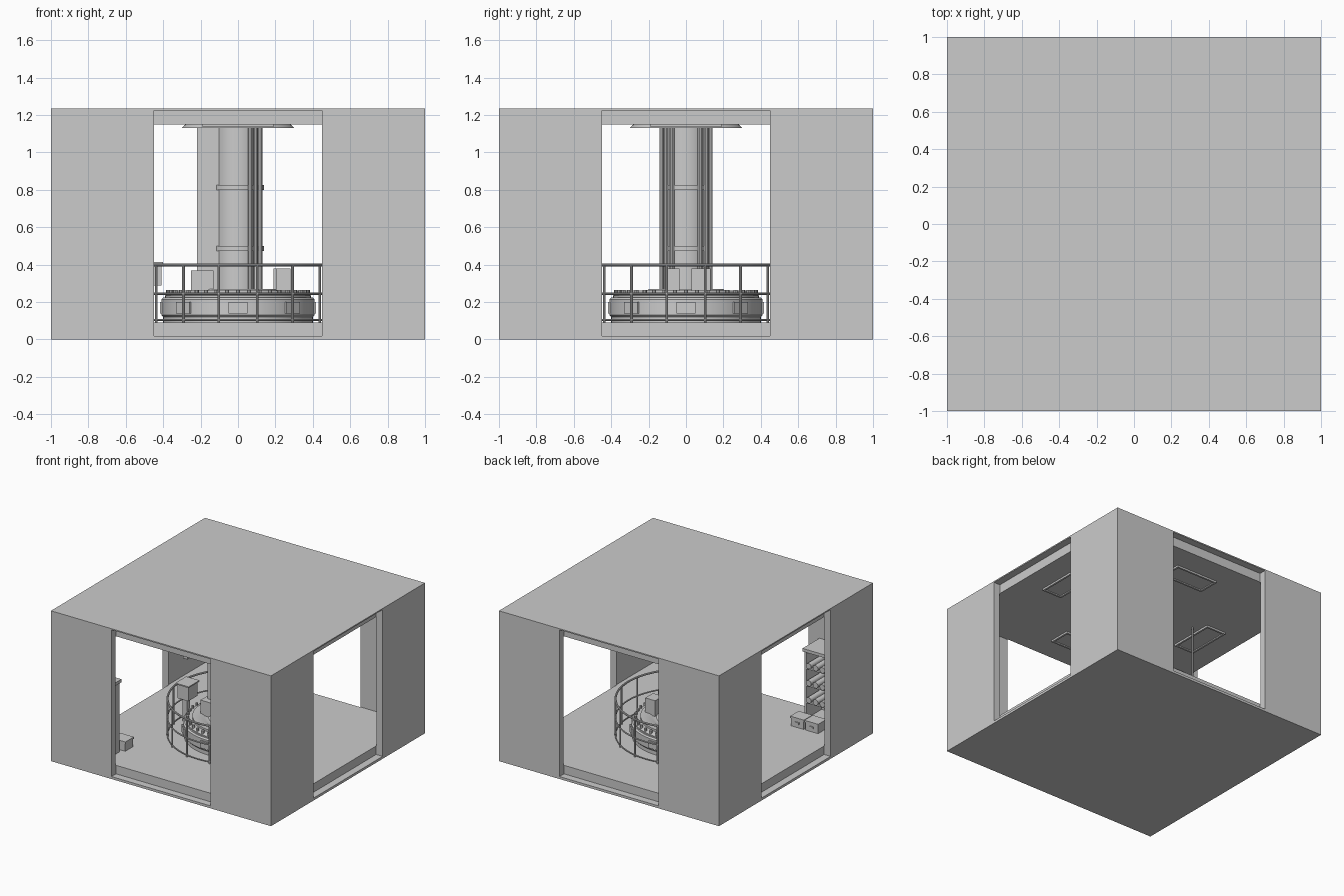
import bpy, bmesh, math
from mathutils import Vector, Matrix

if "Cube" in bpy.data.objects:
    bpy.data.objects.remove(bpy.data.objects["Cube"])


def make(name, bm, smooth=False):
    me = bpy.data.meshes.new(name)
    bmesh.ops.recalc_face_normals(bm, faces=bm.faces)
    bm.to_mesh(me)
    bm.free()
    ob = bpy.data.objects.new(name, me)
    bpy.context.collection.objects.link(ob)
    if smooth:
        bpy.ops.object.select_all(action='DESELECT')
        ob.select_set(True)
        bpy.context.view_layer.objects.active = ob
        bpy.ops.object.shade_smooth_by_angle(angle=math.radians(35))
    return ob


def add_box(bm, lo, hi, turn=0):
    lo, hi = Vector(lo), Vector(hi)
    m = (Matrix.Rotation(turn, 4, 'Z') @ Matrix.Translation((lo + hi) / 2)
         @ Matrix.Diagonal((*(hi - lo), 1)))
    bmesh.ops.create_cube(bm, size=1, matrix=m)


def boxes(name, items):
    bm = bmesh.new()
    for it in items:
        add_box(bm, *it)
    return make(name, bm)


def add_rod(bm, a, b, r, n=10):
    a, b = Vector(a), Vector(b)
    d = b - a
    m = Matrix.Translation((a + b) / 2) @ d.to_track_quat('Z', 'Y').to_matrix().to_4x4()
    bmesh.ops.create_cone(bm, cap_ends=True, segments=n, radius1=r, radius2=r,
                          depth=d.length, matrix=m)


def lathe(name, profile, n=48, closed=False):
    bm = bmesh.new()
    rings = []
    for r, z in profile:
        if r == 0:
            rings.append([bm.verts.new((0, 0, z))] * n)
        else:
            rings.append([bm.verts.new((r * math.cos(2 * math.pi * i / n),
                                        r * math.sin(2 * math.pi * i / n), z)) for i in range(n)])
    pairs = list(zip(rings, rings[1:])) + ([(rings[-1], rings[0])] if closed else [])
    for a, b in pairs:
        for i in range(n):
            j = (i + 1) % n
            bm.faces.new(list(dict.fromkeys((a[i], a[j], b[j], b[i]))))
    return make(name, bm, True)


def ring(name, R, z, r, n=64, m=8):
    pts = [(R + r * math.cos(2 * math.pi * k / m), z + r * math.sin(2 * math.pi * k / m))
           for k in range(m)]
    return lathe(name, pts, n, True)


# Room shell: block with a cavity and four recessed doorways
T = 0.055
room = boxes("room_shell", [((-1, -1, 0), (1, 1, 1.235))])
cutters = [boxes("cavity_cutter", [((-1 + T, -1 + T, .09), (1 - T, 1 - T, 1.15))])]
for k in range(4):
    cutters.append(boxes("doorway_cutter",
                         [((-.45, -1.1, .02), (.45, -1 + T + .004, 1.225), k * math.pi / 2)]))
for c in cutters:
    mod = room.modifiers.new("cut", 'BOOLEAN')
    mod.operation = 'DIFFERENCE'
    mod.solver = 'EXACT'
    mod.object = c
    bpy.context.view_layer.objects.active = room
    bpy.ops.object.modifier_apply(modifier=mod.name)
    bpy.data.objects.remove(c)

# Ceiling light frames with inset panels
items = []
for k in range(4):
    t = k * math.pi / 2
    L, w, y, f = .19, .09, .65, .015
    items += [((-L, y - w, 1.135), (L, y - w + f, 1.152), t),
              ((-L, y + w - f, 1.135), (L, y + w, 1.152), t),
              ((-L, y - w + f, 1.135), (-L + f, y + w - f, 1.152), t),
              ((L - f, y - w + f, 1.135), (L, y + w - f, 1.152), t),
              ((-L + f, y - w + f, 1.144), (L - f, y + w - f, 1.152), t)]
boxes("ceiling_lights", items)

# Base drum and stepped deck
lathe("base_drum", [(0, .088), (.40, .088), (.40, .12), (.41, .13), (.41, .215), (.40, .225),
                    (.39, .225), (.39, .235), (.37, .245), (.34, .245), (.34, .262), (.27, .262),
                    (.25, .25), (.22, .25), (.20, .27), (0, .27)], 64)
boxes("drum_side_blocks", [((.39, -.05, .14), (.418, .05, .20), k * math.pi / 4) for k in range(8)])
bm = bmesh.new()
for k in range(40):
    a = 2 * math.pi * k / 40
    c, s = math.cos(a), math.sin(a)
    add_rod(bm, (.375 * c, .375 * s, .225), (.375 * c, .375 * s, .265), .011, 8)
make("deck_studs", bm, True)

# Guard rail
for z, r in ((.398, .008), (.245, .006), (.105, .005)):
    ring("guard_rail", .525, z, r)
bm = bmesh.new()
for k in range(16):
    a = 2 * math.pi * (k + .5) / 16
    c, s = .525 * math.cos(a), .525 * math.sin(a)
    add_rod(bm, (c, s, .088), (c, s, .398), .007, 8)
make("rail_posts", bm, True)

# Central column, bands, pipes and cable duct
lathe("column", [(0, .25), (.13, .25), (.13, 1.14), (0, 1.14)], 32)
for z in (.487, .813):
    lathe("column_band", [(.125, z - .013), (.14, z - .013), (.14, z + .013), (.125, z + .013)], 32, True)
lathe("ceiling_collar", [(0, 1.13), (.17, 1.13), (.19, 1.132), (.30, 1.13), (.28, 1.152), (0, 1.152)], 40)
bm = bmesh.new()
for s in (-1, 1):
    for x, y in ((.118, .075), (.095, .108), (.065, .13)):
        add_rod(bm, (x, s * y, .26), (x, s * y, 1.14), .013)
make("column_pipes", bm, True)
boxes("cable_duct", [((-.22, -.08, .26), (-.10, .08, 1.15))])

# Control boxes on the deck
boxes("control_boxes", [((.19, .03, .25), (.28, .13, .38)), ((.205, -.10, .25), (.28, -.035, .38)),
                        ((-.25, -.13, .25), (-.13, -.05, .37))])

# Console on the rail with screen
boxes("rail_console", [((-.51, -.06, .29), (-.41, .06, .405)), ((-.52, -.07, .405), (-.40, .07, .415)),
                       ((-.49, -.02, .09), (-.45, .02, .29))])

# Display hanging from the ceiling
bm = bmesh.new()
add_rod(bm, (-.5, .09, .64), (-.5, .09, 1.151), .007, 8)
add_box(bm, (-.52, .03, .58), (-.48, .14, .65))
make("hanging_display", bm)

# Corner shelf with stored tubes
x0, x1, y0, y1 = -.92, -.565, -.93, -.73
items = [((x0, y0, z), (x1, y1, z + .014)) for z in (.10, .24, .38, .52)]
items += [((x, y0, .09), (x + .02, y1, .66)) for x in (x0, x1 - .02)]
items += [((x0, y0 - .01, .09), (x1, y0 + .005, .66)),
          ((x0 - .01, y0 - .01, .66), (x1 + .01, y1 + .01, .685))]
boxes("shelf", items)
bm = bmesh.new()
for z in (.254, .394, .534):
    for k in range(5):
        x = x0 + .055 + k * .062
        add_rod(bm, (x, y0 + .01, z + .024), (x, y1 + .02, z + .024), .024, 12)
make("stored_tubes", bm, True)

# Crates on the floor
items = []
for x in (-.78, -.65):
    items += [((x, -.70, .088), (x + .115, -.60, .155)),
              ((x - .005, -.705, .155), (x + .12, -.595, .17)),
              ((x + .04, -.60, .12), (x + .075, -.592, .135))]
boxes("crates", items)
